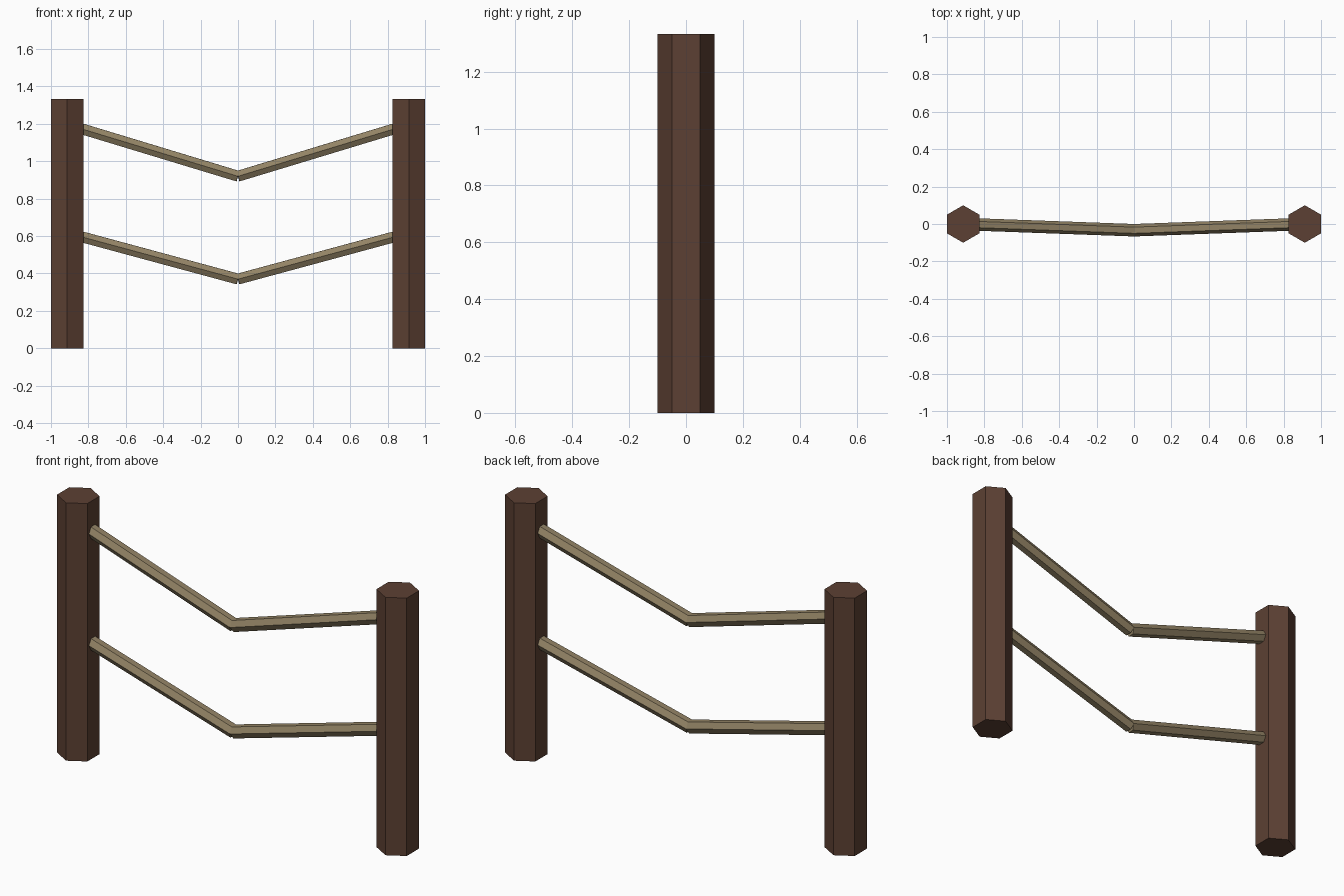
import bpy
from mathutils import Vector

if "Cube" in bpy.data.objects:
    bpy.data.objects.remove(bpy.data.objects["Cube"])

POST_X, POST_H, POST_R = 0.9134, 1.333, 0.1
ROPE_R = 0.0333


def material(name, color):
    m = bpy.data.materials.new(name)
    m.diffuse_color = (*color, 1)
    m.use_nodes = True
    m.node_tree.nodes["Principled BSDF"].inputs["Base Color"].default_value = m.diffuse_color
    return m


def hex_bar(name, a, b, radius, mat, up='Y'):
    """Flat-sided hexagonal bar running from point a to point b."""
    a, b = Vector(a), Vector(b)
    axis = b - a
    bpy.ops.mesh.primitive_cylinder_add(vertices=6, radius=radius, depth=axis.length,
                                        location=(a + b) / 2)
    ob = bpy.context.object
    ob.name = name
    if up == 'X':  # sloping bar with a flat side on top
        ob.rotation_euler = axis.to_track_quat('Z', 'X').to_euler()
    ob.data.materials.append(mat)
    return ob


wood = material("dark_wood", (0.107, 0.051, 0.033))
hemp = material("rope", (0.29, 0.227, 0.13))

for side, s in (("left", -1), ("right", 1)):
    # upright post
    hex_bar(f"{side}_post", (s * POST_X, 0, 0), (s * POST_X, 0, POST_H), POST_R, wood)
    # two sagging ropes, each half running from the post to the low middle point
    for level, z_post, z_mid in (("upper", 1.197, 0.92), ("lower", 0.617, 0.37)):
        hex_bar(f"{side}_{level}_rope", (s * POST_X, 0, z_post), (0, -0.0333, z_mid),
                ROPE_R, hemp, up='X')
